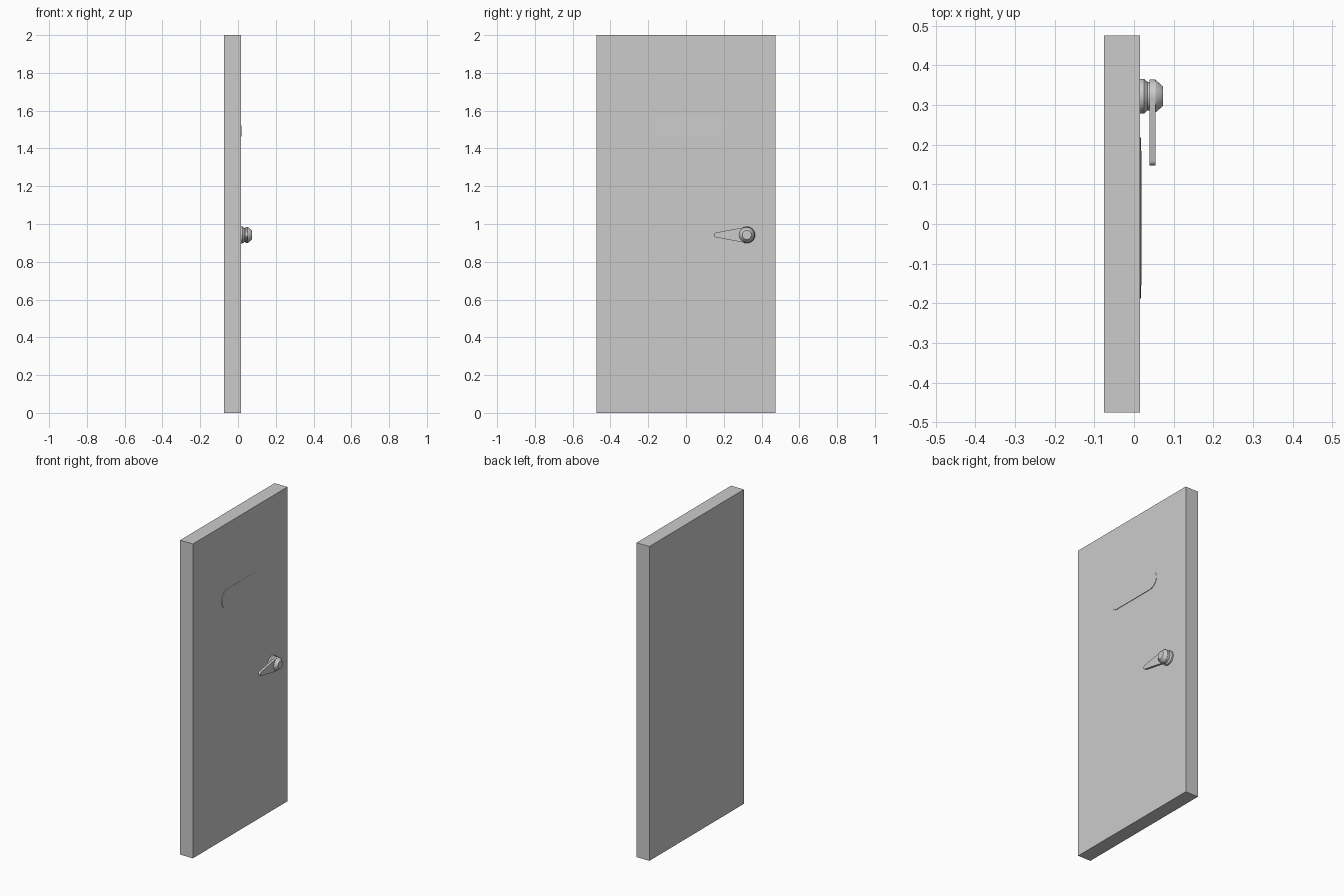
import bpy, bmesh
from math import sin, cos, pi, acos, radians

if "Cube" in bpy.data.objects:
    bpy.data.objects.remove(bpy.data.objects["Cube"])

HY, HZ = 0.322, 0.942      # handle axis


def finish(name, bm, smooth=True):
    bmesh.ops.recalc_face_normals(bm, faces=bm.faces[:])
    me = bpy.data.meshes.new(name)
    bm.to_mesh(me)
    bm.free()
    ob = bpy.data.objects.new(name, me)
    bpy.context.collection.objects.link(ob)
    if smooth:
        bpy.ops.object.select_all(action='DESELECT')
        ob.select_set(True)
        bpy.context.view_layer.objects.active = ob
        bpy.ops.object.shade_smooth_by_angle(angle=radians(30))
    return ob


def lathe(name, profile, segments=32):
    """Closed solid turned around the handle axis; profile is (x, radius)."""
    bm = bmesh.new()
    rings = [[bm.verts.new((x, HY + r * cos(2 * pi * i / segments), HZ + r * sin(2 * pi * i / segments)))
              for i in range(segments)] for x, r in profile]
    for a, b in zip(rings, rings[1:]):
        for i in range(segments):
            j = (i + 1) % segments
            bm.faces.new((a[i], a[j], b[j], b[i]))
    bm.faces.new(rings[0])
    bm.faces.new(rings[-1])
    return finish(name, bm)


def two_circle_plate(name, ya, ra, yb, rb, z, x_back, x_front, n=16):
    """Plate outlined by two circles (ya < yb) and their outer tangents."""
    t = acos((ra - rb) / (yb - ya))        # tangent angle from +y
    pts = [(yb + rb * cos(-t + 2 * t * i / n), rb * sin(-t + 2 * t * i / n)) for i in range(n + 1)]
    s = 2 * pi - 2 * t
    pts += [(ya + ra * cos(t + s * i / n), ra * sin(t + s * i / n)) for i in range(n + 1)]
    bm = bmesh.new()
    back = [bm.verts.new((x_back, y, z + h)) for y, h in pts]
    front = [bm.verts.new((x_front(h), y, z + h)) for y, h in pts]
    bm.faces.new(back)
    bm.faces.new(front)
    for i in range(len(pts)):
        j = (i + 1) % len(pts)
        bm.faces.new((back[i], back[j], front[j], front[i]))
    return finish(name, bm)


# door slab
bm = bmesh.new()
bmesh.ops.create_cube(bm, size=1)
for v in bm.verts:
    v.co = (v.co.x * 0.09 - 0.03, v.co.y * 0.95, v.co.z * 2 + 1)
finish("door_slab", bm, smooth=False)

# shallow rounded plate, slightly thicker towards the bottom
two_circle_plate("upper_plate", -0.128, 0.06, 0.158, 0.06, 1.523, 0.01,
                 lambda h: 0.0172 - 0.02 * h)

# handle: rose with neck, tapered lever, end cap
lathe("handle_rose", [(0.012, 0.044), (0.025, 0.044), (0.034, 0.036), (0.041, 0.036)])
two_circle_plate("handle_lever", 0.161, 0.013, HY, 0.042, HZ, 0.039, lambda h: 0.054)
lathe("handle_cap", [(0.052, 0.041), (0.056, 0.040), (0.073, 0.024)])
